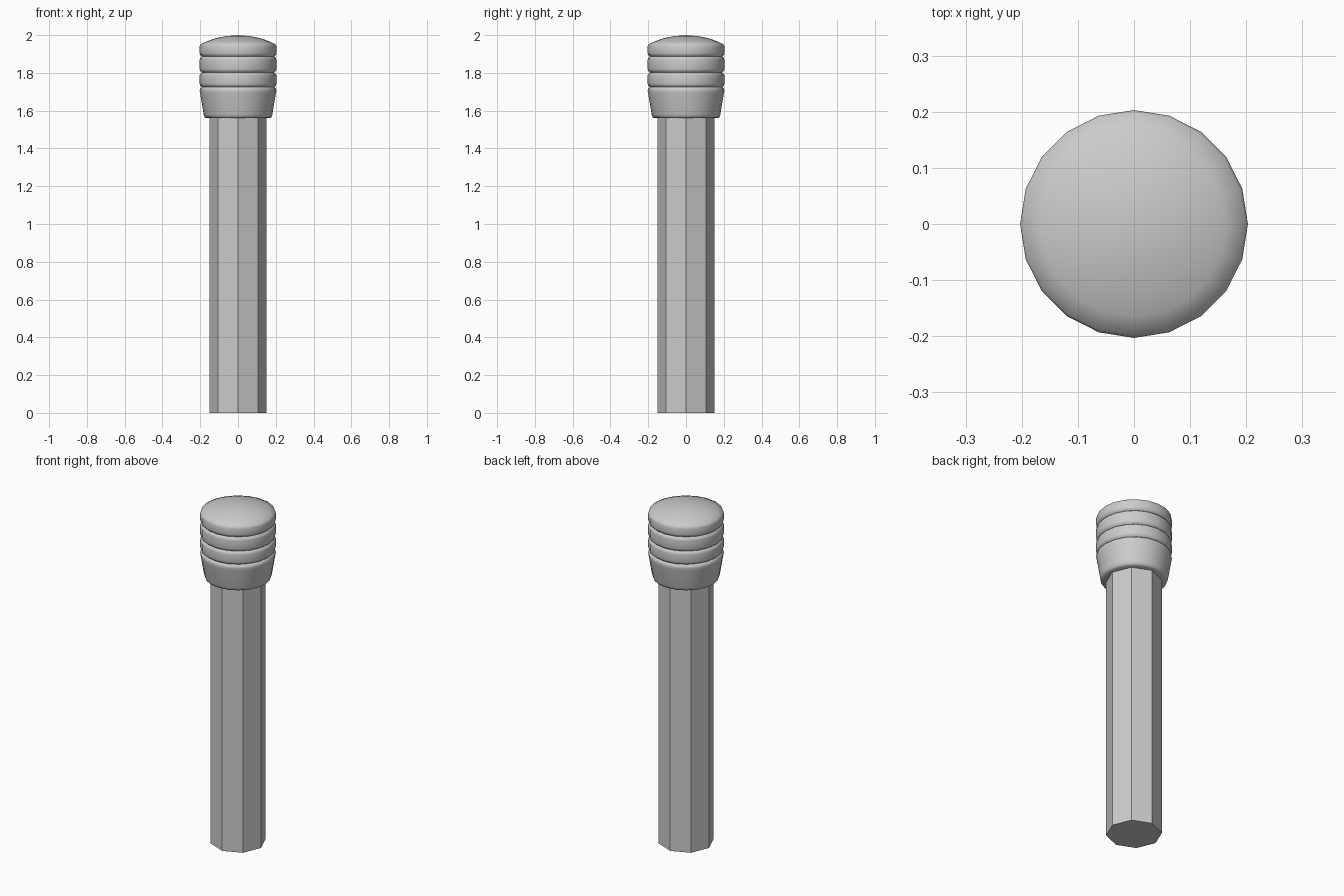
import bpy, bmesh, math

if "Cube" in bpy.data.objects:
    bpy.data.objects.remove(bpy.data.objects["Cube"])


def lathe(name, profile, sides, smooth_angle=None):
    """Revolve (radius, z) points around z; radius 0 makes a pole."""
    bm = bmesh.new()
    rings = []
    for r, z in profile:
        if r == 0:
            rings.append([bm.verts.new((0, 0, z))] * sides)
        else:
            rings.append([bm.verts.new((r * math.cos(2 * math.pi * i / sides),
                                        r * math.sin(2 * math.pi * i / sides), z))
                          for i in range(sides)])
    for low, high in zip(rings, rings[1:]):
        for i in range(sides):
            j = (i + 1) % sides
            corners = list(dict.fromkeys((low[i], low[j], high[j], high[i])))
            bm.faces.new(corners)
    bmesh.ops.recalc_face_normals(bm, faces=bm.faces)
    mesh = bpy.data.meshes.new(name)
    bm.to_mesh(mesh)
    bm.free()
    obj = bpy.data.objects.new(name, mesh)
    bpy.context.collection.objects.link(obj)
    if smooth_angle:
        bpy.ops.object.select_all(action='DESELECT')
        obj.select_set(True)
        bpy.context.view_layer.objects.active = obj
        bpy.ops.object.shade_smooth_by_angle(angle=math.radians(smooth_angle))
    return obj


# Faceted octagonal shaft
lathe("shaft", [(0, 0), (0.15, 0), (0.15, 1.57), (0, 1.57)], 8)

# Tapered collar at the bottom of the head
R = 0.203
profile = [(0, 1.56), (0.166, 1.56), (0.177, 1.565), (0.182, 1.58),
           (R - 0.003, 1.69), (R, 1.705), (R - 0.002, 1.717)]

# Grooves between the stacked rounded bands
grooves = [1.725, 1.803, 1.887]
for k, z in enumerate(grooves):
    profile.append((R - 0.012, z))
    profile.append((R - 0.002, z + 0.009))
    if k < 2:
        top = grooves[k + 1]
        profile += [(R, z + 0.017), (R, top - 0.017), (R - 0.002, top - 0.009)]

# Cap band and shallow dome
profile += [(R, 1.904), (R, 1.94), (R - 0.004, 1.951),
            (0.165, 1.967), (0.125, 1.982), (0.06, 1.995), (0, 2.0)]
lathe("ribbed_head", profile, 20, 50)
